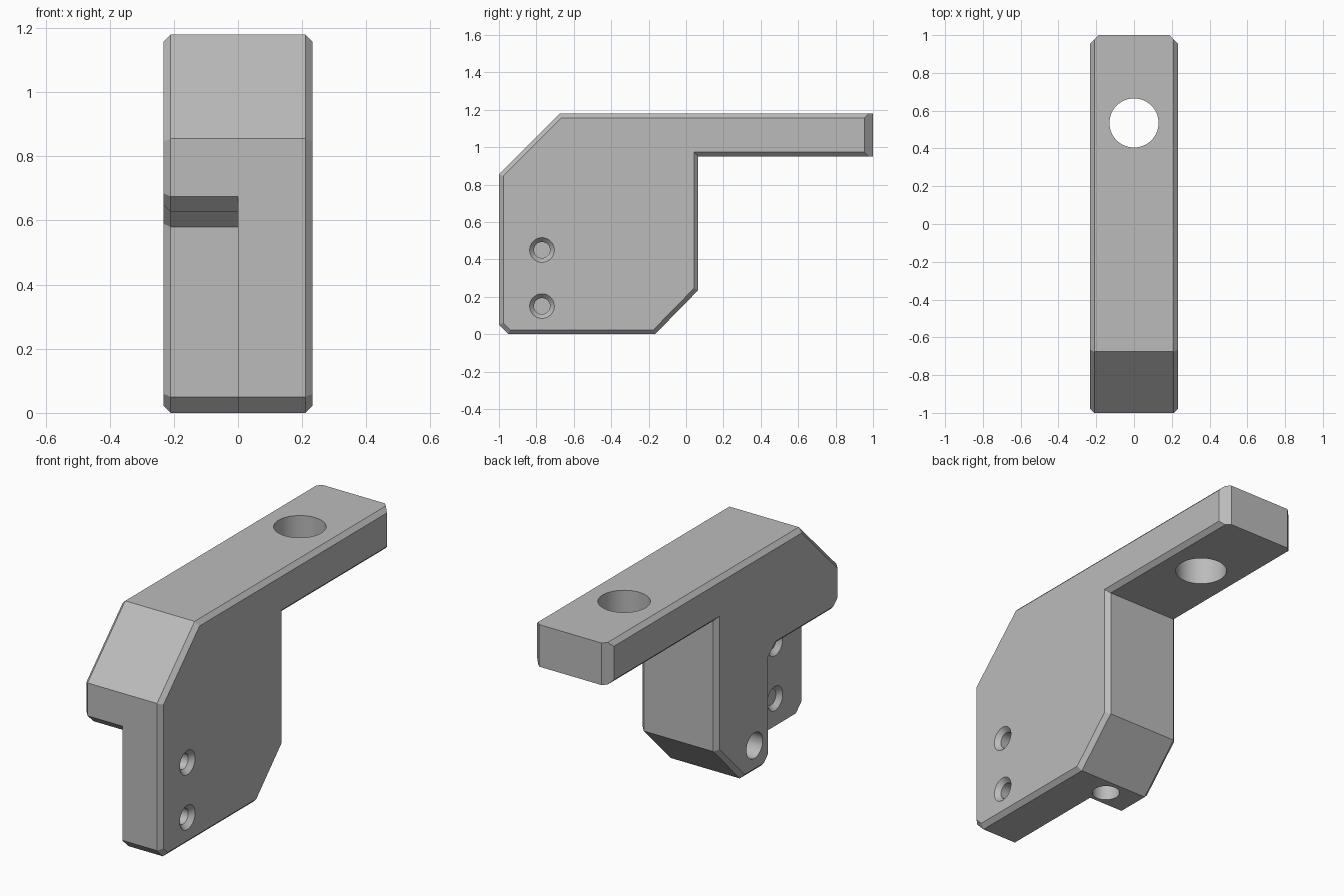
import bpy, bmesh, math
from mathutils import Vector, Matrix

cube = bpy.data.objects.get("Cube")
if cube:
    bpy.data.objects.remove(cube, do_unlink=True)

HALF = 0.233    # half width of the bracket
EDGE = 0.023    # chamfer along the side outlines
WALL = -0.40    # front wall of the relieved half

grey = bpy.data.materials.new("plain grey")
grey.use_nodes = True
grey.diffuse_color = (0.5, 0.5, 0.5, 1)
grey.node_tree.nodes["Principled BSDF"].inputs["Base Color"].default_value = (0.5, 0.5, 0.5, 1)


def to_object(bm, name):
    bmesh.ops.recalc_face_normals(bm, faces=bm.faces)
    mesh = bpy.data.meshes.new(name)
    bm.to_mesh(mesh)
    bm.free()
    mesh.materials.append(grey)
    obj = bpy.data.objects.new(name, mesh)
    bpy.context.collection.objects.link(obj)
    return obj


def inset(points, amount):
    """Move each outline edge inward, leaving the arm's end edge in place."""
    pts = [Vector(p) for p in points]
    lines = []
    for a, b in zip(pts, pts[1:] + pts[:1]):
        d = (b - a).normalized()
        at_end = a.x > 0.99 and b.x > 0.99
        lines.append((Vector((-d.y, d.x)), 0 if at_end else amount))
    result = []
    for i, p in enumerate(pts):
        (m, dm), (n, dn) = lines[i - 1], lines[i]
        det = m.x * n.y - m.y * n.x
        result.append(p + Vector((dm * n.y - dn * m.y, dn * m.x - dm * n.x)) / det)
    return result


def half_body(name, outline, side):
    """Extrude an outline from the middle plane, chamfering its outer side."""
    bm = bmesh.new()
    layers = [(0, outline), (HALF - EDGE, outline), (HALF, inset(outline, EDGE))]
    rings = [[bm.verts.new((side * x, p[0], p[1])) for p in pts] for x, pts in layers]
    count = len(outline)
    for low, high in zip(rings, rings[1:]):
        for i in range(count):
            j = (i + 1) % count
            bm.faces.new((low[i], low[j], high[j], high[i]))
    bm.faces.new(rings[0])
    bm.faces.new(rings[-1])
    return to_object(bm, name)


def cone(name, start, axis, length, r1, r2):
    """Round cutter running from start along x or z."""
    bm = bmesh.new()
    turn = Matrix.Rotation(math.pi / 2, 4, 'Y') if axis == 'X' else Matrix()
    place = Matrix.Translation(start) @ turn @ Matrix.Translation((0, 0, length / 2))
    bmesh.ops.create_cone(bm, cap_ends=True, segments=64, radius1=r1, radius2=r2,
                          depth=length, matrix=place)
    return to_object(bm, name)


def combine(target, tool, operation):
    mod = target.modifiers.new("combine", 'BOOLEAN')
    mod.operation, mod.object, mod.solver = operation, tool, 'EXACT'
    bpy.context.view_layer.objects.active = target
    bpy.ops.object.modifier_apply(modifier=mod.name)
    bpy.data.objects.remove(tool, do_unlink=True)


# Side outlines as (y, z), sharing the back, arm and sloped nose
shared = [(-0.165, 0), (0.065, 0.235), (0.065, 0.95), (1, 0.95),
          (1, 1.18), (-0.675, 1.18), (-1, 0.855)]
full = [(-1, 0.05), (-0.95, 0)] + shared
relieved = [(WALL, 0.05), (WALL + 0.05, 0)] + shared + [
    (-1, 0.675), (-0.95, 0.627), (WALL - 0.05, 0.627), (WALL, 0.58)]

bracket = half_body("bracket", full, 1)
combine(bracket, half_body("relieved_half", relieved, -1), 'UNION')

# Chamfered corners at the end of the arm
for side in (-1, 1):
    bm = bmesh.new()
    reach = 0.1 - 0.045 / math.sqrt(2)
    centre = Vector((side * (HALF + reach / math.sqrt(2)), 1 + reach / math.sqrt(2), 1.06))
    bmesh.ops.create_cube(bm, size=1, matrix=Matrix.Translation(centre)
                          @ Matrix.Rotation(math.pi / 4, 4, 'Z')
                          @ Matrix.Diagonal((0.2, 0.2, 0.6, 1)))
    combine(bracket, to_object(bm, "corner_cutter"), 'DIFFERENCE')

# Large hole through the arm
combine(bracket, cone("arm_hole", (0, 0.535, 0.8), 'Z', 0.6, 0.13, 0.13), 'DIFFERENCE')

# Countersunk screw holes through the thin plate
for z in (0.15, 0.45):
    combine(bracket, cone("screw_hole", (-0.1, -0.77, z), 'X', 0.5, 0.043, 0.043), 'DIFFERENCE')
    combine(bracket, cone("outer_sink", (HALF - 0.025, -0.77, z), 'X', 0.05, 0.043, 0.089),
            'DIFFERENCE')
    combine(bracket, cone("inner_sink", (-0.025, -0.77, z), 'X', 0.05, 0.089, 0.043),
            'DIFFERENCE')

# Blind holes in the side and underside of the block
combine(bracket, cone("side_hole", (-0.4, -0.26, 0.15), 'X', 0.37, 0.07, 0.07), 'DIFFERENCE')
combine(bracket, cone("bottom_hole", (-0.03, -0.26, -0.1), 'Z', 0.25, 0.07, 0.07), 'DIFFERENCE')

# Smooth round walls, sharp edges elsewhere
bpy.ops.object.select_all(action='DESELECT')
bracket.select_set(True)
bpy.context.view_layer.objects.active = bracket
bpy.ops.object.shade_smooth_by_angle(angle=math.radians(25))
